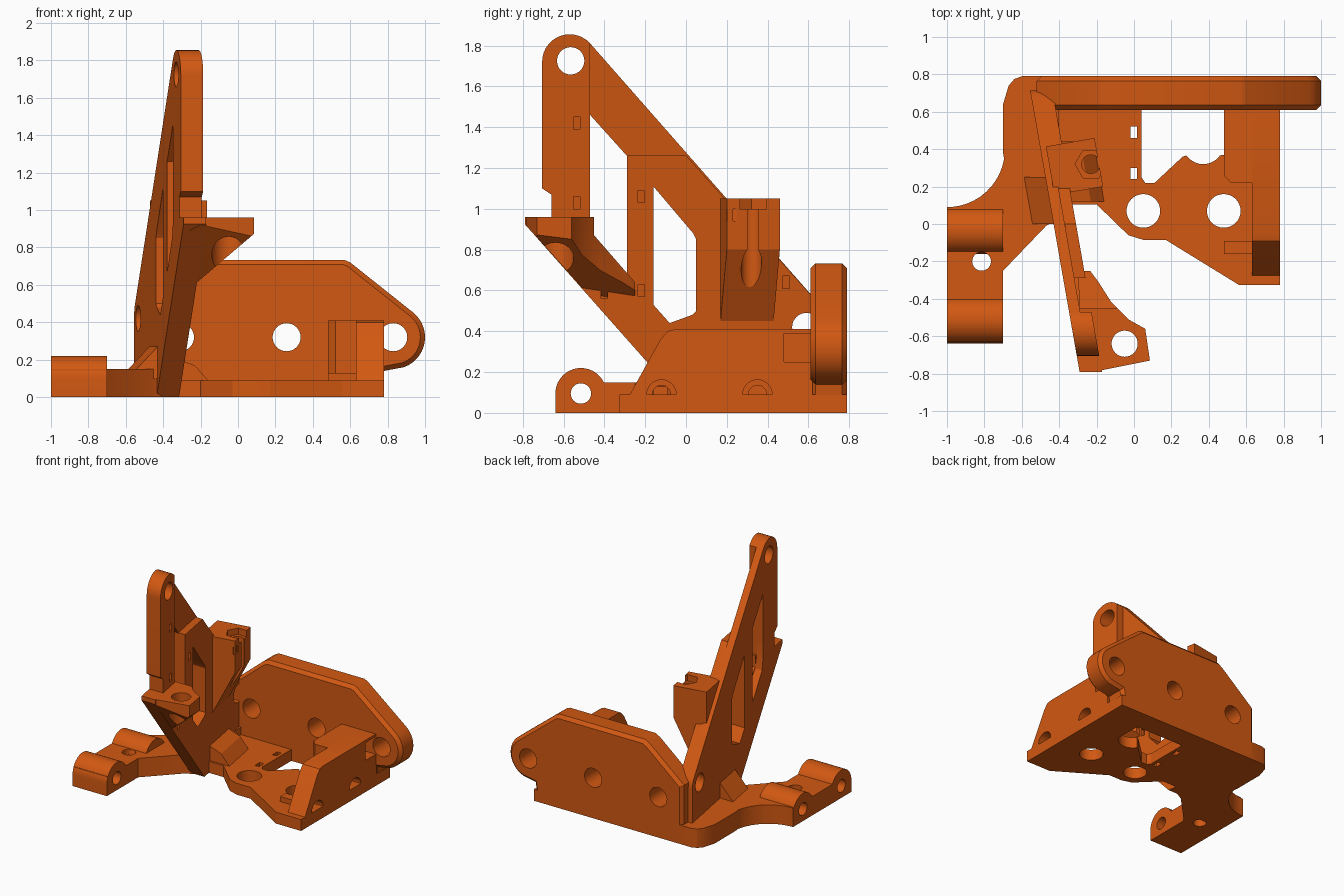
import bpy, bmesh, math

orange = bpy.data.materials.new("orange_plastic")
orange.diffuse_color = (0.64, 0.098, 0.006, 1)


def prism(name, pts, axis, lo, hi, lean=False, bevel=0.0):
    """Extrude a 2D outline along an axis: x takes (y,z), y takes (x,z), z takes (x,y).
    lean skews the part into the slanted plane of the arm."""
    bm = bmesh.new()
    place = {'x': lambda a, b, c: (c, a, b), 'y': lambda a, b, c: (a, c, b),
             'z': lambda a, b, c: (a, b, c)}[axis]
    ends = [[bm.verts.new(place(a, b, c)) for a, b in pts] for c in (lo, hi)]
    n = len(pts)
    caps = [bm.faces.new(e) for e in ends]
    for i in range(n):
        j = (i + 1) % n
        bm.faces.new((ends[0][i], ends[0][j], ends[1][j], ends[1][i]))
    bmesh.ops.recalc_face_normals(bm, faces=bm.faces)
    if bevel:
        rim = list({e for f in caps for e in f.edges})
        bmesh.ops.bevel(bm, geom=rim, offset=bevel, segments=1, affect='EDGES')
    if lean:
        for v in bm.verts:
            v.co.x += -0.37 - 0.176 * v.co.y
    me = bpy.data.meshes.new(name)
    bm.to_mesh(me)
    bm.free()
    ob = bpy.data.objects.new(name, me)
    bpy.context.collection.objects.link(ob)
    me.materials.append(orange)
    return ob


def arc(cx, cy, r, a0=0, a1=360, n=32):
    full = abs(a1 - a0) >= 360
    steps = n if full else n + 1
    return [(cx + r * math.cos(math.radians(a0 + (a1 - a0) * i / n)),
             cy + r * math.sin(math.radians(a0 + (a1 - a0) * i / n))) for i in range(steps)]


def rect(a0, b0, a1, b1):
    return [(a0, b0), (a1, b0), (a1, b1), (a0, b1)]


def combine(ob, other, op='DIFFERENCE'):
    other.hide_render = True
    m = ob.modifiers.new("cut", 'BOOLEAN')
    m.operation, m.object, m.solver = op, other, 'EXACT'
    bpy.context.view_layer.objects.active = ob
    bpy.ops.object.modifier_apply(modifier=m.name)
    bpy.data.objects.remove(other)


def cut(ob, pts, axis, lo, hi, lean=False):
    combine(ob, prism("cutter", pts, axis, lo, hi, lean))


# Upright back plate with a rounded ear and three bolt holes
back = prism("back_plate", [(-0.52, 0.0), (0.76, 0.0), (0.78, 0.14)]
             + arc(0.83, 0.32, 0.17, -70, 52, 14)
             + [(0.60, 0.72), (0.57, 0.733), (-0.18, 0.733), (-0.22, 0.71), (-0.52, 0.46)],
             'y', 0.61, 0.79, bevel=0.025)
for x in (-0.31, 0.26, 0.83):
    cut(back, arc(x, 0.32, 0.075), 'y', 0.5, 0.9)

# Flat base with round holes, a large window and wire slots
base = prism("base_plate", [(0.78, 0.79), (-0.5, 0.79), (-0.5, 0.0), (-0.42, 0.04), (-0.35, 0.105),
                            (-0.2, 0.105), (-0.03, -0.06), (0.05, -0.085), (0.17, -0.085),
                            (0.56, -0.325), (0.78, -0.325)], 'z', 0, 0.09)
cut(base, [(0.04, 0.61), (0.04, 0.25), (0.06, 0.22), (0.11, 0.22), (0.26, 0.36)]
    + arc(0.37, 0.43, 0.11, 215, 325, 10) + [(0.48, 0.37), (0.48, 0.61)], 'z', -0.1, 0.3)
for x in (0.05, 0.48):
    cut(base, arc(x, 0.07, 0.09), 'z', -0.1, 0.3)
for y in (0.27, 0.49):
    cut(base, rect(-0.02, y - 0.03, 0.015, y + 0.03), 'z', -0.1, 0.3)

# Raised left wing joining the base to the clamps
wing = prism("left_wing", [(-0.4, 0.79), (-0.6, 0.79), (-0.64, 0.775), (-0.67, 0.74), (-0.70, 0.64),
                           (-0.70, 0.38)] + arc(-1.0, 0.40, 0.31, -10, -85, 10)
             + [(-1.0, 0.09), (-1.0, -0.63), (-0.70, -0.63), (-0.70, -0.25),
                (-0.47, -0.01), (-0.4, 0.03)], 'z', 0, 0.15)
cut(wing, arc(-0.815, -0.2, 0.05), 'z', -0.1, 0.3)

# Two clamp barrels, bored along x
for name, y in (("front_clamp", -0.515), ("rear_clamp", -0.035)):
    cl = prism(name, [(y - 0.125, 0), (y + 0.125, 0)] + arc(y, 0.095, 0.125, 0, 180, 20),
               'x', -1.0, -0.70)
    cut(cl, arc(y, 0.095, 0.05), 'x', -1.2, -0.5)
    cut(wing, arc(y, 0.095, 0.05), 'x', -1.2, -0.69)

# Right side wall with sloped front end, cross holes and nut notch
wall = prism("side_wall", [(-0.325, 0), (0.62, 0), (0.62, 0.41), (-0.05, 0.41), (-0.09, 0.40),
                           (-0.125, 0.36)], 'x', 0.63, 0.78)
for y in (-0.12, 0.35):
    cut(wall, arc(y, 0.09, 0.072), 'x', 0.70, 0.9)
    cut(wall, arc(y, 0.09, 0.045), 'x', 0.5, 0.9)
cut(wall, rect(0.48, 0.25, 0.7, 0.39), 'x', 0.66, 0.9)

# Inner block of the side wall
block = prism("side_block", [(0.48, 0.62), (0.48, 0.26), (0.52, 0.22), (0.64, 0.22), (0.64, 0.62)],
              'z', 0.0, 0.41)
cut(block, rect(0.47, -0.1, 0.65, 0.09), 'y', 0.3, 0.42)
prism("nut_rib", rect(0.48, -0.16, 0.64, -0.09), 'z', 0.05, 0.13)

# Thin web of the slanted arm
top_arc = arc(-0.57, 1.72, 0.135, 42, 180, 14)
foot_arc = arc(0.60, 0.42, 0.115, 0, 45, 6)
opening_a = [(-0.47, 1.46), (-0.29, 1.26), (-0.29, 0.67), (-0.45, 0.86), (-0.47, 0.96)]
opening_b = [(-0.16, 1.11), (0.035, 0.88), (0.05, 0.85), (0.05, 0.5), (0.03, 0.48),
             (-0.08, 0.44), (-0.16, 0.53)]
web = prism("arm_web", [(0.03, 0.0), (0.715, 0.0)] + foot_arc + top_arc
            + [(-0.705, 1.1), (-0.66, 1.07), (-0.66, 0.96), (-0.79, 0.96), (-0.79, 0.925)],
            'x', -0.06, 0.0, True)
# Thick parts of the arm: front column, lower frame and foot
column = prism("arm_column", [(-0.47, 0.9), (-0.47, 1.81)]
               + [p for p in top_arc if p[0] < -0.475]
               + [(-0.705, 1.1), (-0.66, 1.07), (-0.66, 0.9)], 'x', -0.001, 0.06, True)
frame = prism("arm_frame", [(0.03, 0.0), (0.715, 0.0)] + foot_arc
              + [(0.0, 1.262), (-0.29, 1.262), (-0.29, 0.67), (-0.45, 0.86), (-0.45, 0.96),
                 (-0.79, 0.96), (-0.79, 0.925)], 'x', -0.001, 0.06, True)
for part in (web, frame):
    cut(part, opening_b, 'x', -0.2, 0.2, True)
    cut(part, arc(0.59, 0.42, 0.07), 'x', -0.2, 0.2, True)
cut(web, opening_a, 'x', -0.2, 0.2, True)
for part in (web, column):
    cut(part, arc(-0.565, 1.725, 0.067), 'x', -0.2, 0.2, True)
# Small cable tie slots
for part, y, z in ((column, -0.535, 1.42), (column, -0.535, 1.03), (frame, -0.22, 1.06),
                   (frame, -0.22, 0.6), (frame, -0.40, 0.59), (frame, 0.49, 0.64)):
    cut(part, rect(y - 0.016, z - 0.03, y + 0.016, z + 0.03), 'x', 0.03, 0.2, True)

# Shelf on the arm: curved plan trimmed by two sloping undersides
shelf = prism("front_shelf", [(-0.28, -0.70), (-0.26, -0.76), (-0.20, -0.787), (0.085, -0.73),
                              (0.06, -0.56), (-0.03, -0.51), (-0.12, -0.42), (-0.19, -0.31),
                              (-0.235, -0.25), (-0.30, -0.25)], 'z', 0.3, 0.96)
combine(shelf, prism("trim", [(-0.8, 0.935), (-0.8, 0.96), (-0.45, 0.96), (-0.45, 0.87),
                              (-0.25, 0.64), (-0.25, 0.33)], 'x', -0.5, 0.3), 'INTERSECT')
cut(shelf, [(-0.4, 0.46), (0.2, 0.97), (0.2, 0.2), (-0.4, 0.2)], 'y', -1, 0)
cut(shelf, arc(-0.05, -0.64, 0.07), 'z', 0.3, 1.1)
cut(shelf, arc(-0.05, -0.64, 0.09), 'z', 0.3, 0.87)

# Screw post beside the arm, tapering down into it
post = prism("screw_post", [(-0.02, 0.40), (0.05, 0.42), (0.24, 0.80), (0.24, 1.05), (-0.02, 1.05)],
             'y', 0.20, 0.46)
for v in post.data.vertices:
    x, y = v.co.x, v.co.y
    v.co.x = x - 0.37 - 0.176 * y
    v.co.y = y + 0.176 * (x - 0.24)
cut(post, arc(-0.23, 0.32, 0.085, 0, 360, 6), 'z', 1.0, 1.2)
cut(post, arc(-0.23, 0.32, 0.05), 'z', 0.2, 1.2)
for y in (0.19, 0.24):
    cut(post, rect(y - 0.01, 0.94, y + 0.01, 1.0), 'x', -0.18, 0.0)

# Sloped braces at the foot of the arm
prism("outer_brace", [(-0.22, 0.1), (-0.05, 0.1), (-0.05, 0.28)], 'y', 0.0, 0.25, True)
prism("inner_brace", [(0.05, 0.08), (0.24, 0.08), (0.16, 0.17), (0.05, 0.21)],
      'y', 0.12, 0.44, True)

# Smooth round surfaces, keep machined edges crisp
for ob in list(bpy.context.scene.objects):
    bpy.ops.object.select_all(action='DESELECT')
    ob.select_set(True)
    bpy.context.view_layer.objects.active = ob
    bpy.ops.object.shade_smooth_by_angle(angle=math.radians(25))
